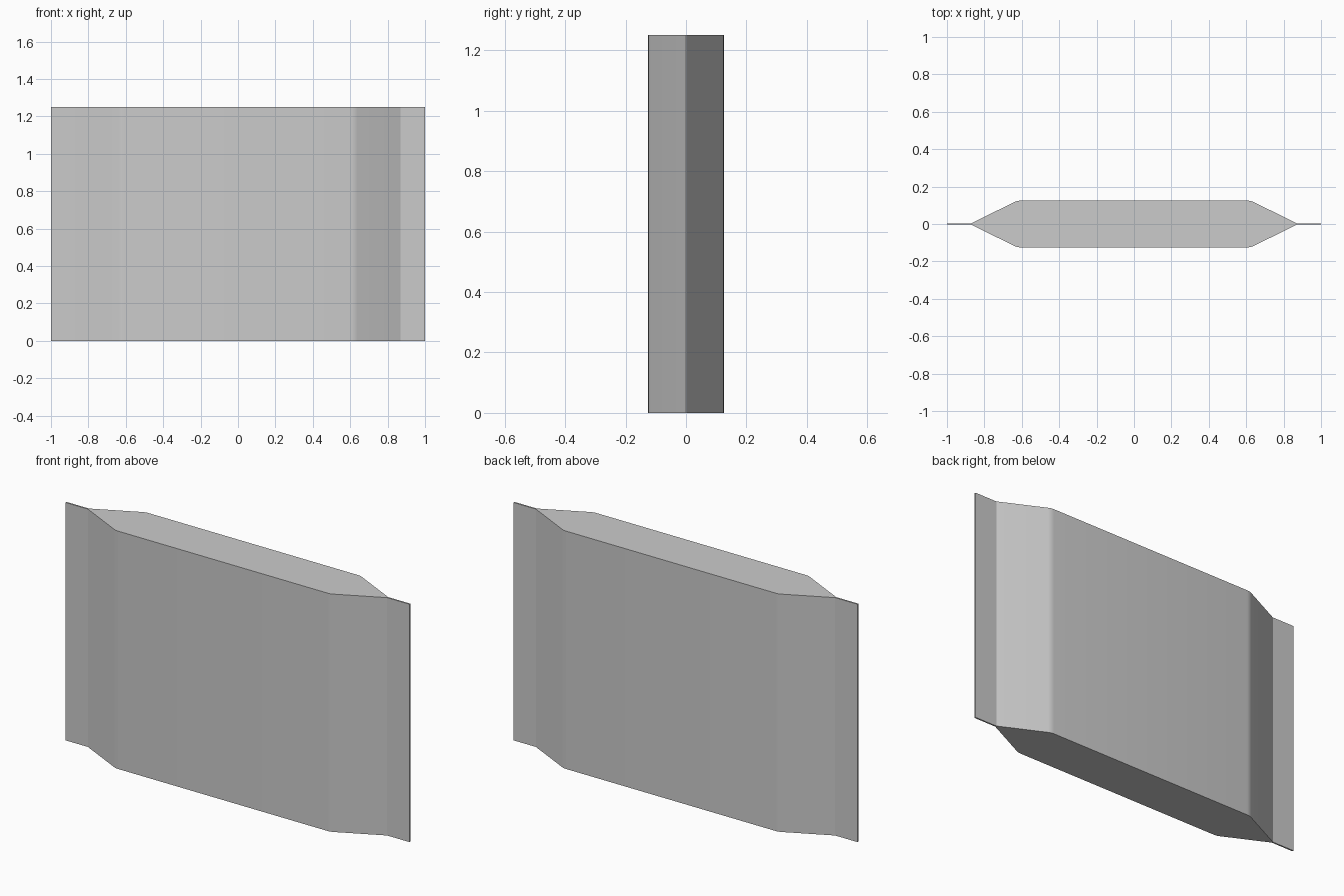
import bpy, bmesh

if "Cube" in bpy.data.objects:
    bpy.data.objects.remove(bpy.data.objects["Cube"])

HEIGHT = 1.25
FLANGE = 0.004   # half thickness of the thin side flanges

# Quarter cross-section, shoulder slightly rounded by three points
quarter = [(1.0, FLANGE), (0.87, FLANGE), (0.638, 0.118), (0.624, 0.1235), (0.608, 0.125)]
half = quarter + [(-x, y) for x, y in reversed(quarter)]
outline = half + [(x, -y) for x, y in reversed(half)]

# Solid pouch body with tapered sides and thin sealed edges
bm = bmesh.new()
base = bm.faces.new([bm.verts.new((x, y, 0)) for x, y in outline])
extruded = bmesh.ops.extrude_face_region(bm, geom=[base], use_keep_orig=True)
top = [g for g in extruded["geom"] if isinstance(g, bmesh.types.BMVert)]
bmesh.ops.translate(bm, verts=top, vec=(0, 0, HEIGHT))
bmesh.ops.recalc_face_normals(bm, faces=bm.faces)

mesh = bpy.data.meshes.new("flanged_panel")
bm.to_mesh(mesh)
bm.free()
panel = bpy.data.objects.new("flanged_panel", mesh)
bpy.context.collection.objects.link(panel)

# Smooth the shoulders, keep the flange and cap edges sharp
bpy.context.view_layer.objects.active = panel
panel.select_set(True)
bpy.ops.object.shade_smooth_by_angle(angle=0.3)
